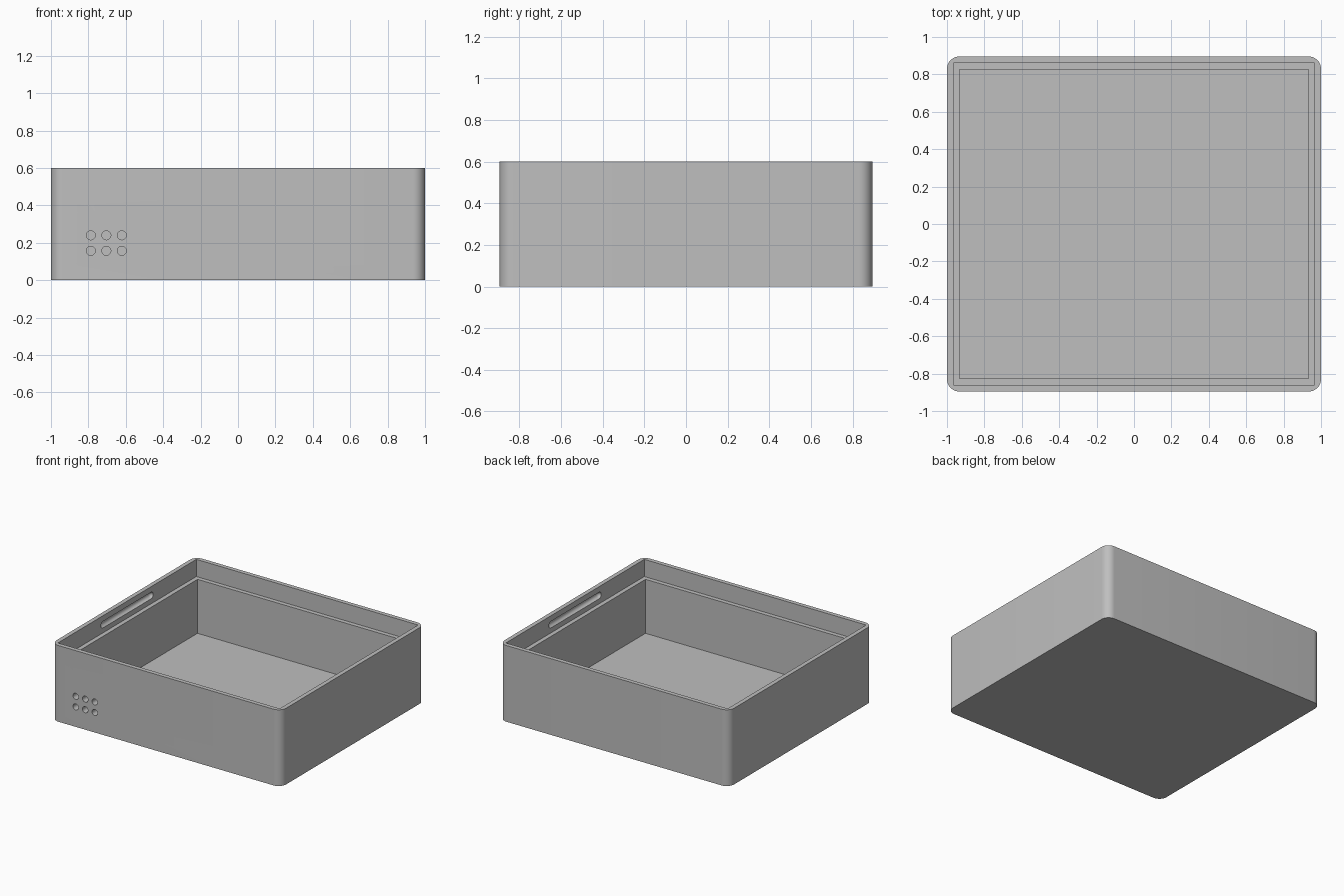
import bpy, bmesh, math
from mathutils import Matrix, Vector

old = bpy.data.objects.get("Cube")
if old:
    bpy.data.objects.remove(old, do_unlink=True)

# Single grey material
GREY = (0.52, 0.52, 0.52, 1)
grey = bpy.data.materials.new("plain grey")
grey.use_nodes = True
grey.diffuse_color = GREY
grey.node_tree.nodes["Principled BSDF"].inputs["Base Color"].default_value = GREY

W, D, H = 1.0, 0.895, 0.6      # half width, half depth, height
WALL, FLOOR, LEDGE = 0.034, 0.04, 0.465


def make(name, bm):
    bmesh.ops.recalc_face_normals(bm, faces=bm.faces)
    mesh = bpy.data.meshes.new(name)
    bm.to_mesh(mesh)
    bm.free()
    mesh.materials.append(grey)
    ob = bpy.data.objects.new(name, mesh)
    bpy.context.collection.objects.link(ob)
    return ob


def block(name, hx, hy, z0, z1, radius=0):
    """Box with optional rounded vertical edges."""
    bm = bmesh.new()
    bmesh.ops.create_cube(bm, size=1)
    bmesh.ops.scale(bm, vec=(2 * hx, 2 * hy, z1 - z0), verts=bm.verts)
    bmesh.ops.translate(bm, vec=(0, 0, (z0 + z1) / 2), verts=bm.verts)
    if radius:
        upright = [e for e in bm.edges
                   if abs(e.verts[0].co.z - e.verts[1].co.z) > 0.1]
        bmesh.ops.bevel(bm, geom=upright, offset=radius, segments=10,
                        profile=0.5, affect='EDGES')
    return make(name, bm)


def rod(name, centre, axis, radius, length, stretch=0):
    """Cylinder along an axis, its section stretched along y into a slot."""
    bm = bmesh.new()
    bmesh.ops.create_cone(bm, cap_ends=True, segments=32, radius1=radius,
                          radius2=radius, depth=length)
    bm.transform(Vector(axis).to_track_quat('Z', 'Y').to_matrix().to_4x4())
    for v in bm.verts:
        if stretch and abs(v.co.y) > 1e-5:
            v.co.y += math.copysign(stretch, v.co.y)
    bm.transform(Matrix.Translation(centre))
    return make(name, bm)


def capsule(name, centre, radius, half_length):
    """Round-ended bar along y."""
    bm = bmesh.new()
    bmesh.ops.create_uvsphere(bm, u_segments=24, v_segments=16, radius=radius)
    bm.transform(Matrix.Rotation(math.pi / 2, 4, 'X'))
    push = half_length - radius
    middle = [v for v in bm.verts if abs(v.co.y) < 1e-5]
    for v in bm.verts:
        if v not in middle:
            v.co.y += math.copysign(push, v.co.y)
    bm.transform(Matrix.Translation(centre))
    return make(name, bm)


def cut(target, cutter):
    cutter.hide_render = True
    mod = target.modifiers.new("cut", 'BOOLEAN')
    mod.operation = 'DIFFERENCE'
    mod.solver = 'EXACT'
    mod.object = cutter
    bpy.context.view_layer.objects.active = target
    bpy.ops.object.modifier_apply(modifier=mod.name)
    bpy.data.objects.remove(cutter, do_unlink=True)


# Open tray with rounded corners and a stepped cavity
tray = block("tray", W, D, 0, H, radius=0.065)
cut(tray, block("main_cavity", W - 2 * WALL, D - 2 * WALL, FLOOR, H + 0.1))
cut(tray, block("lid_recess", W - WALL, D - WALL, LEDGE, H + 0.2))

# Round vent holes through the front wall
for x in (-0.787, -0.704, -0.621):
    for z in (0.157, 0.24):
        cut(tray, rod("vent_hole", (x, -D, z), (0, 1, 0), 0.024, 0.3))

# Cable slot through the side wall
cut(tray, rod("cable_slot", (-W, 0.468, 0.173), (1, 0, 0), 0.045, 0.3,
              stretch=0.17))

# Snap grooves inside the rim, one per side
for side in (-1, 1):
    cut(tray, capsule("snap_groove", (side * (W - WALL), 0, 0.53), 0.026, 0.325))

bpy.ops.object.select_all(action='DESELECT')
tray.select_set(True)
bpy.context.view_layer.objects.active = tray
bpy.ops.object.shade_smooth_by_angle(angle=math.radians(30))
